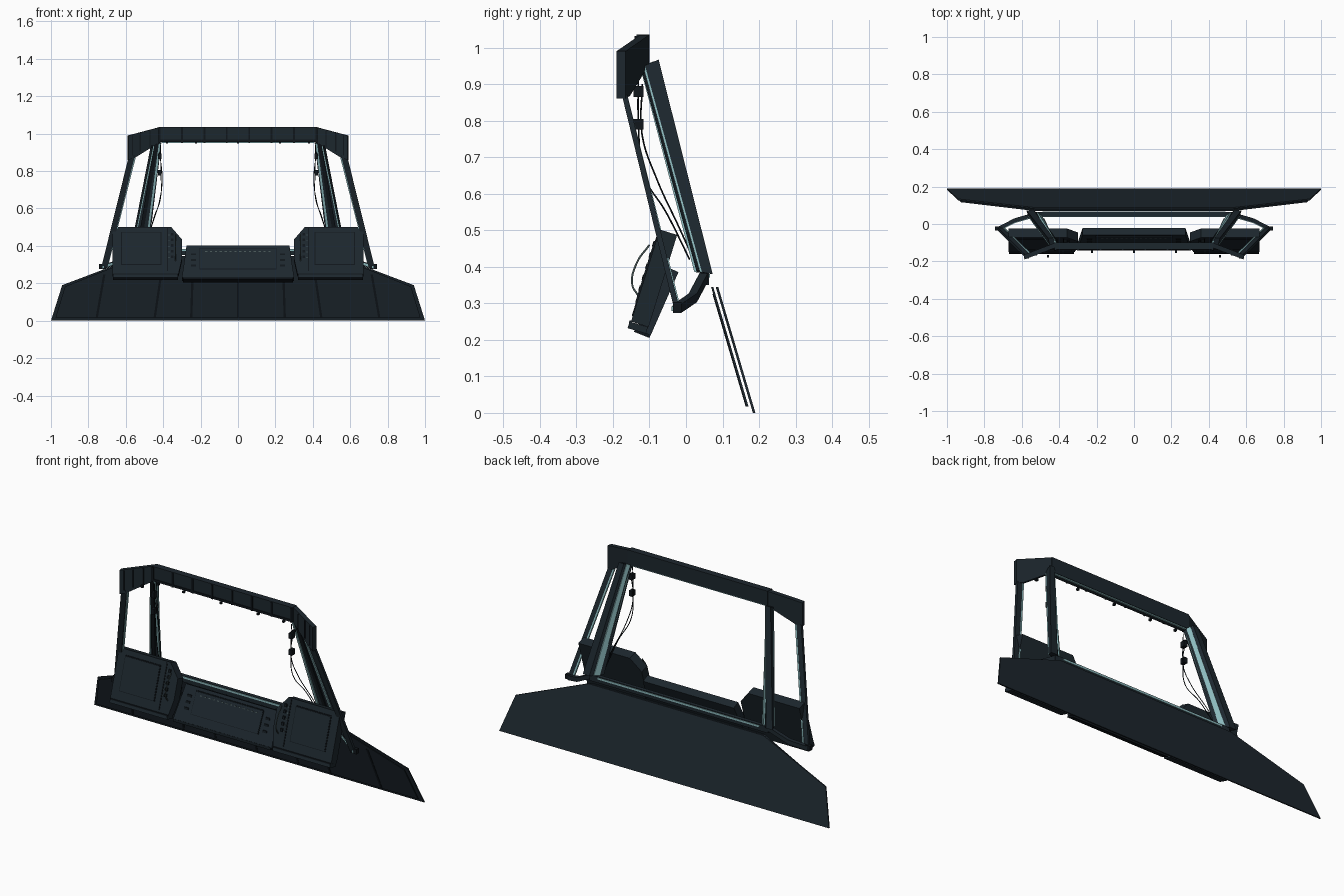
import bpy
import bmesh
from mathutils import Vector

cube = bpy.data.objects.get("Cube")
if cube:
    bpy.data.objects.remove(cube, do_unlink=True)


def material(name, color):
    m = bpy.data.materials.new(name)
    m.use_nodes = True
    m.diffuse_color = (*color, 1)
    m.node_tree.nodes["Principled BSDF"].inputs["Base Color"].default_value = (*color, 1)
    return m


NAVY = material("dark navy metal", (0.012, 0.020, 0.027))
BLACK = material("black trim", (0.005, 0.008, 0.011))
TEAL = material("pale teal seal", (0.26, 0.48, 0.50))
GREY = material("grey green fitting", (0.06, 0.09, 0.09))
SIDES = (("left", 1), ("right", -1))


def loft(name, ring_a, ring_b, mat, s=1):
    """Solid between two matching rings of points, optionally mirrored."""
    bm = bmesh.new()
    a, b = ([bm.verts.new((p[0] * s, p[1], p[2])) for p in r] for r in (ring_a, ring_b))
    bm.faces.new(a)
    bm.faces.new(b)
    for i in range(len(a)):
        j = (i + 1) % len(a)
        bm.faces.new((a[i], a[j], b[j], b[i]))
    bmesh.ops.recalc_face_normals(bm, faces=bm.faces)
    mesh = bpy.data.meshes.new(name)
    bm.to_mesh(mesh)
    bm.free()
    mesh.materials.append(mat)
    ob = bpy.data.objects.new(name, mesh)
    bpy.context.collection.objects.link(ob)


def slab(name, points, push, mat, s=1):
    loft(name, points, [Vector(p) + Vector(push) for p in points], mat, s)


def box(name, c, size, mat, s=1):
    x, y, z = (v / 2 for v in size)
    ring = [(c[0] + i * x, c[1] - y, c[2] + k * z) for i, k in ((-1, -1), (1, -1), (1, 1), (-1, 1))]
    slab(name, ring, (0, 2 * y, 0), mat, s)


def bar(name, p, q, w, d, mat, s=1):
    """Bar from p to q whose ends are flat rectangles w by d in x and y."""
    rings = [[Vector(e) + Vector((i * w / 2, j * d / 2, 0))
              for i, j in ((-1, -1), (1, -1), (1, 1), (-1, 1))] for e in (p, q)]
    loft(name, *rings, mat, s)


def tube(name, pts, r, mat, s=1):
    cu = bpy.data.curves.new(name, "CURVE")
    cu.dimensions = "3D"
    cu.bevel_depth, cu.bevel_resolution, cu.resolution_u = r, 1, 6
    sp = cu.splines.new("BEZIER")
    sp.bezier_points.add(len(pts) - 1)
    for bp, p in zip(sp.bezier_points, pts):
        bp.co = (p[0] * s, p[1], p[2])
        bp.handle_left_type = bp.handle_right_type = "AUTO"
    cu.materials.append(mat)
    bpy.context.collection.objects.link(bpy.data.objects.new(name, cu))


def on_plane(outline, y0, z0, slope):
    return [(x, y0 + (z - z0) * slope, z) for x, z in outline]


def rect(x0, x1, z0, z1):
    return [(x0, z0), (x1, z0), (x1, z1), (x0, z1)]


# Lower skirt: one rear sheet and seamed front panels
half = [(1, 0), (0.94, 0.19), (0.53, 0.345)]
outline = half + [(-x, z) for x, z in reversed(half)]
slab("skirt_rear_sheet", on_plane(outline, 0.19, 0, -0.295), (0, -0.007, 0), NAVY)


def skirt_top(x):
    return min(0.345, 0.345 - (x - 0.52) * 0.40)


seams = [(0, 0), (0.25, 0.24), (0.445, 0.40), (0.755, 0.715), (0.975, 0.925)]
for side, s in SIDES:
    for n, ((b0, t0), (b1, t1)) in enumerate(zip(seams, seams[1:])):
        pts = [(b0, 0.018), (b1, 0.018), (t1, skirt_top(t1))]
        if t0 < 0.52 < t1:
            pts.append((0.52, 0.345))
        pts.append((t0, skirt_top(t0)))
        slab(f"{side}_skirt_panel_{n + 1}", on_plane(pts, 0.171, 0.018, -0.295),
             (0, -0.006, 0), NAVY, s)
        strip = [(b0 - 0.006, 0.018), (b0 + 0.006, 0.018),
                 (t0 + 0.006, skirt_top(t0) - 0.02), (t0 - 0.006, skirt_top(t0) - 0.02)]
        if n or s > 0:
            slab(f"{side}_skirt_seam_{n}", on_plane(strip, 0.166, 0.018, -0.295),
                 (0, -0.003, 0), BLACK, s)

# Header beam with seam strips
box("header_beam", (0, -0.118, 0.995), (0.85, 0.036, 0.08), NAVY)
box("header_seal", (0, -0.108, 0.953), (0.82, 0.010, 0.006), TEAL)
for n in range(8):
    x = -0.42 + n * 0.12
    box(f"header_seam_{n + 1}", (x, -0.138, 0.993), (0.01, 0.006, 0.078), BLACK)
box("header_lower_trim", (0, -0.137, 0.962), (0.84, 0.005, 0.012), BLACK)
for n, x in enumerate((-0.38, -0.225, 0, 0.225, 0.38)):
    box(f"header_lamp_{n + 1}", (x, -0.147, 0.953), (0.011, 0.014, 0.011), BLACK)

for side, s in SIDES:
    # Header wings bending down and forward
    wing = [(0.42, -0.10, 1.035), (0.59, -0.165, 0.99), (0.59, -0.165, 0.86),
            (0.56, -0.153, 0.868), (0.42, -0.10, 0.955)]
    slab(f"{side}_header_wing", wing, (-0.004, -0.025, 0), NAVY, s)
    for n, t in enumerate((0.3, 0.6, 0.85)):
        p = Vector((0.42 + 0.17 * t, -0.129 - 0.062 * t, 0))
        bar(f"{side}_wing_seam_{n + 1}", p + Vector((0, 0, 0.955 - 0.085 * t)),
            p + Vector((0, 0, 1.03 - 0.045 * t)), 0.007, 0.006, BLACK, s)
    for n, x in enumerate((0.46, 0.56)):
        box(f"{side}_wing_lamp_{n + 1}", (x, -0.172, 0.93 - n * 0.05), (0.012, 0.014, 0.014), BLACK, s)

    # Main pillar, broad at the foot, with a wide seal down the inner face
    foot = [(0.478, 0.027, 0.385), (0.565, 0.042, 0.385), (0.575, 0.073, 0.38), (0.535, 0.073, 0.38)]
    head = [(0.410, -0.122, 0.947), (0.45, -0.115, 0.95), (0.46, -0.075, 0.967), (0.43, -0.075, 0.967)]
    loft(f"{side}_main_pillar", foot, head, NAVY, s)
    strips = []
    for ring in (foot, head):
        front, rear = Vector(ring[0]), Vector(ring[3])
        out = Vector((-0.004, 0.003, 0))
        a, b = front.lerp(rear, 0.3), front.lerp(rear, 0.72)
        strips.append([a - out, b - out, b + out, a + out])
    loft(f"{side}_pillar_inner_seal", *strips, TEAL, s)
    bar(f"{side}_pillar_front_seal", (0.492, 0.028, 0.385), (0.418, -0.121, 0.948), 0.010, 0.010, TEAL, s)
    bar(f"{side}_pillar_outer_seal", (0.562, 0.041, 0.385), (0.448, -0.115, 0.95), 0.007, 0.006, TEAL, s)
    bar(f"{side}_pillar_rib", (0.53, 0.034, 0.39), (0.435, -0.119, 0.95), 0.02, 0.012, BLACK, s)

    # Slim outer pillar of the quarter window
    bar(f"{side}_outer_pillar", (0.715, -0.025, 0.285), (0.57, -0.168, 0.87), 0.032, 0.015, NAVY, s)
    bar(f"{side}_outer_pillar_seal", (0.697, -0.023, 0.30), (0.552, -0.166, 0.87), 0.009, 0.011, TEAL, s)

    # Quarter window sill with an elbow, its seal on the inner face
    path = [Vector((0.725, -0.026, 0.285)), Vector((0.64, 0.018, 0.315)), Vector((0.53, 0.05, 0.375))]
    for n, (p, q) in enumerate(zip(path, path[1:])):
        for part, y0, y1, h, mat in (("sill", -0.01, 0.012, 0.012, NAVY), ("seal", -0.014, -0.01, 0.006, TEAL)):
            rings = [[e + Vector(o) for o in ((0, y0, -h), (0, y1, -h), (0, y1, h), (0, y0, h))]
                     for e in (p, q)]
            loft(f"{side}_quarter_{part}_{n + 1}", *rings, mat, s)
    box(f"{side}_pillar_foot", (0.725, -0.024, 0.29), (0.035, 0.022, 0.026), BLACK, s)

    # Pillar fittings and hanging cables
    for n, z in enumerate((0.88, 0.79)):
        box(f"{side}_pillar_fitting_{n + 1}", (0.418, -0.13, z), (0.02, 0.028, 0.03), BLACK, s)
    tube(f"{side}_front_cable", [(0.415, -0.13, 0.94), (0.412, -0.13, 0.79), (0.415, -0.115, 0.65),
                                 (0.45, -0.055, 0.55), (0.48, 0.01, 0.42)], 0.0022, BLACK, s)
    tube(f"{side}_rear_cable", [(0.42, -0.12, 0.90), (0.405, -0.12, 0.76), (0.42, -0.08, 0.64),
                                (0.46, -0.02, 0.51), (0.49, 0.03, 0.40)], 0.0022, BLACK, s)

    # Side console: chamfered tilted box with raised panels
    def tilt(points, lift=0.0):
        return on_plane(points, -0.155 - lift, 0.235, 0.31)

    shape = [(0.67, 0.25), (0.318, 0.25), (0.30, 0.33), (0.30, 0.435), (0.358, 0.502), (0.67, 0.502)]
    slab(f"{side}_console", tilt(shape), (0, 0.048, -0.015), NAVY, s)
    slab(f"{side}_console_foot", tilt(rect(0.32, 0.668, 0.232, 0.25), 0.004), (0, 0.05, -0.015), NAVY, s)
    slab(f"{side}_console_foot_gap", tilt(rect(0.32, 0.668, 0.247, 0.253), 0.005), (0, 0.008, 0), BLACK, s)
    slab(f"{side}_console_edge", tilt(rect(0.374, 0.380, 0.265, 0.495), 0.003), (0, 0.006, 0), BLACK, s)
    slab(f"{side}_console_border", tilt(rect(0.41, 0.625, 0.298, 0.475), 0.003), (0, 0.006, 0), BLACK, s)
    slab(f"{side}_console_panel", tilt(rect(0.414, 0.621, 0.302, 0.471), 0.005), (0, 0.006, 0), NAVY, s)
    for n in range(5):
        z = 0.335 + n * 0.03
        slab(f"{side}_console_button_{n + 1}", tilt(rect(0.345, 0.359, z, z + 0.014), 0.007),
             (0, 0.01, 0), BLACK, s)
        slab(f"{side}_console_light_{n + 1}", tilt(rect(0.366, 0.371, z, z + 0.005), 0.003),
             (0, 0.006, 0), GREY, s)
    tube(f"{side}_console_handle", [(0.335, -0.13, 0.32), (0.335, -0.147, 0.35), (0.335, -0.135, 0.41),
                                    (0.335, -0.10, 0.46)], 0.003, GREY, s)

# Windscreen sill with seals on its front and rear
box("windscreen_sill", (0, 0.052, 0.367), (1.08, 0.022, 0.034), NAVY)
box("windscreen_sill_front_seal", (0, 0.040, 0.377), (1.0, 0.004, 0.010), TEAL)
box("windscreen_sill_rear_seal", (0, 0.064, 0.375), (0.98, 0.004, 0.010), TEAL)


# Centre console, tilted, with a raised lid and controls
def slope(points, lift=0.0):
    return on_plane(points, -0.137 - lift, 0.225, 0.44)


slab("centre_console", slope([(-0.30, 0.23), (0.30, 0.23), (0.275, 0.403), (-0.275, 0.403)]),
     (0, 0.038, -0.018), NAVY)
slab("centre_console_foot", slope(rect(-0.295, 0.295, 0.222, 0.234), 0.004), (0, 0.042, -0.017), BLACK)
slab("centre_console_border", slope(rect(-0.205, 0.205, 0.275, 0.388), 0.003), (0, 0.006, 0), BLACK)
slab("centre_console_lid", slope(rect(-0.202, 0.202, 0.278, 0.385), 0.005), (0, 0.006, 0), NAVY)
for n in range(14):
    x = -0.17 + n * 0.026
    slab(f"centre_console_slot_{n + 1}", slope(rect(x - 0.006, x + 0.006, 0.368, 0.372), 0.006),
         (0, 0.005, 0), GREY)
for side, s in SIDES:
    for n in range(3):
        z = 0.29 + n * 0.03
        slab(f"{side}_centre_button_{n + 1}", slope(rect(0.225, 0.25, z, z + 0.01), 0.004),
             (0, 0.006, 0), BLACK, s)
